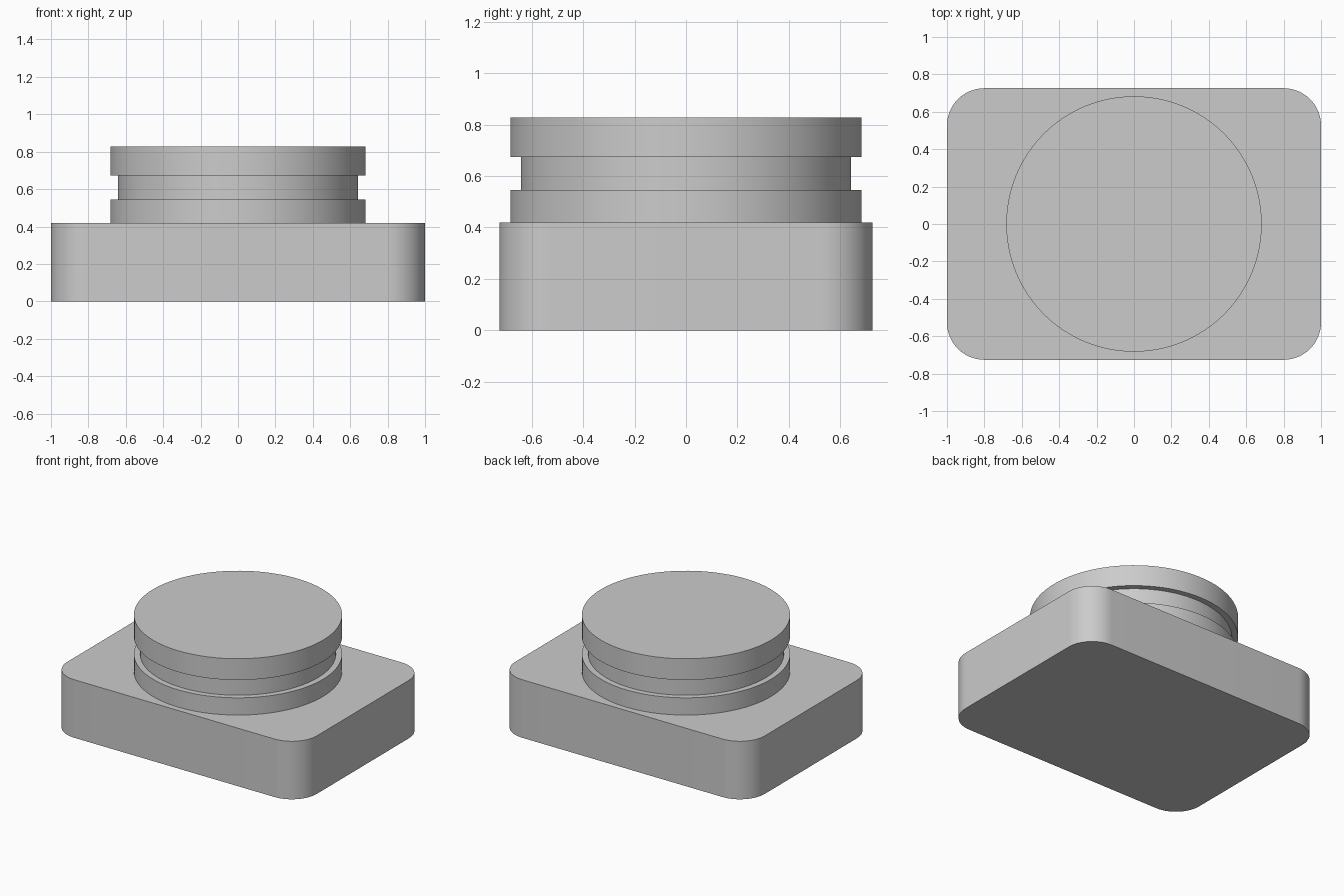
import bpy
import bmesh
from math import cos, sin, pi, radians

cube = bpy.data.objects.get("Cube")
if cube:
    bpy.data.objects.remove(cube, do_unlink=True)

grey = bpy.data.materials.new("plain grey")
grey.use_nodes = True
colour = (0.6, 0.6, 0.6, 1)
grey.diffuse_color = colour
grey.node_tree.nodes["Principled BSDF"].inputs["Base Color"].default_value = colour


def finish(name, bm):
    bmesh.ops.recalc_face_normals(bm, faces=bm.faces)
    mesh = bpy.data.meshes.new(name)
    bm.to_mesh(mesh)
    bm.free()
    mesh.materials.append(grey)
    obj = bpy.data.objects.new(name, mesh)
    bpy.context.collection.objects.link(obj)
    bpy.ops.object.select_all(action="DESELECT")
    obj.select_set(True)
    bpy.context.view_layer.objects.active = obj
    bpy.ops.object.shade_smooth_by_angle(angle=radians(30))
    return obj


def stack(name, rings):
    """Skin a list of matching vertex loops and cap both ends."""
    bm = bmesh.new()
    loops = [[bm.verts.new(p) for p in ring] for ring in rings]
    for low, high in zip(loops, loops[1:]):
        for i in range(len(low)):
            j = (i + 1) % len(low)
            bm.faces.new((low[i], low[j], high[j], high[i]))
    bm.faces.new(loops[0][::-1])
    bm.faces.new(loops[-1])
    return finish(name, bm)


def rounded_rectangle(half_x, half_y, radius, z, steps=16):
    points = []
    for quarter, (sx, sy) in enumerate([(1, 1), (-1, 1), (-1, -1), (1, -1)]):
        for k in range(steps + 1):
            a = (quarter + k / steps) * pi / 2
            points.append((sx * (half_x - radius) + radius * cos(a),
                           sy * (half_y - radius) + radius * sin(a), z))
    return points


def circle(radius, z, sides=96):
    return [(radius * cos(2 * pi * i / sides), radius * sin(2 * pi * i / sides), z)
            for i in range(sides)]


# Rounded block
base_top = 0.42
stack("base_block", [rounded_rectangle(1, 0.726, 0.2, z) for z in (0, base_top)])

# Round neck with a groove between two collars
collar, groove = 0.683, 0.642
profile = [(collar, base_top), (collar, 0.545), (groove, 0.545),
           (groove, 0.674), (collar, 0.674), (collar, 0.828)]
stack("grooved_neck", [circle(r, z) for r, z in profile])
